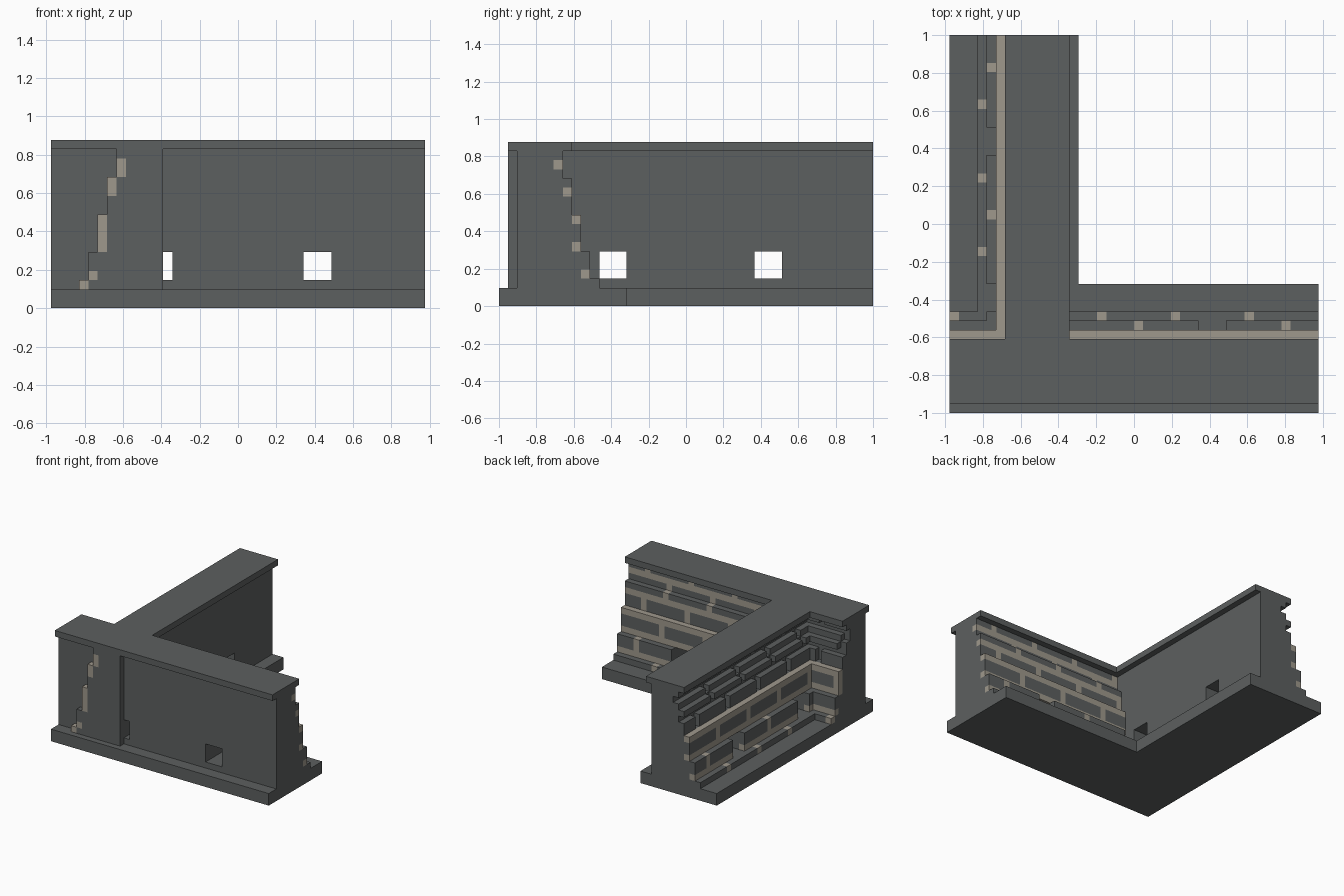
import bpy, bmesh, math
from mathutils import Vector

if "Cube" in bpy.data.objects:
    bpy.data.objects.remove(bpy.data.objects["Cube"])

# The model sits on a regular block grid: 40 x 41 x 18 cells
V = 2 / 41
ORIGIN = Vector((-20 * V, -1, 0))
LENGTH = 40


def material(name, rgb):
    m = bpy.data.materials.new(name)
    m.diffuse_color = (*rgb, 1)
    m.use_nodes = True
    m.node_tree.nodes["Principled BSDF"].inputs["Base Color"].default_value = m.diffuse_color
    return m


STONE = material("dark grey stone", (0.108, 0.116, 0.116))
MORTAR = material("pale mortar", (0.345, 0.315, 0.262))

footing, wall, mortar, cap = set(), set(), set(), set()


def depth(z):
    """Outer face of the battered wall at layer z, in cells from the back edge."""
    return 11 if z == 2 else 10 if z < 6 else 9 if z < 10 else 8 if z < 14 else 7


def in_hole(t, z):
    """Square drain holes through the wall."""
    return 3 <= z < 6 and (10 <= t < 13 or 27 <= t < 30)


def is_joint(t, z):
    """Running-bond mortar: a bed every third layer, staggered upright joints."""
    if z % 3 == 0:
        return True
    shift = 4 if ((z - 1) // 3) % 2 else 0
    return t % 8 == shift


def wall_module(place, raked):
    """One straight wall: t runs along it, u runs from smooth back to brick face."""
    for t in range(LENGTH):
        for u in range(14):
            for z in range(2):
                footing.add(place(t, u, z))
        for u in range(1, 8):
            cap.add(place(t, u, 17))
        for z in range(2, 17):
            if in_hole(t, z):
                continue
            d = depth(z)
            for u in range(2, d - 1):
                wall.add(place(t, u, z))
            if not is_joint(t, z):
                wall.add(place(t, d - 1, z))
            elif not (raked(t) and z >= 10):
                mortar.add(place(t, d - 1, z))


# Front wall along x, and side wall along y turned a quarter
wall_module(lambda t, u, z: (t, u, z), lambda t: t < 8)
wall_module(lambda t, u, z: (13 - u, t + 1, z), lambda t: t > 0)

# Mortar buried in the other wall's stone is not needed
mortar -= wall
filled = footing | wall | mortar | cap

# Outward-facing corner loops for the six sides of a cell
SIDES = {
    (1, 0, 0): ((1, 0, 0), (1, 1, 0), (1, 1, 1), (1, 0, 1)),
    (-1, 0, 0): ((0, 0, 0), (0, 0, 1), (0, 1, 1), (0, 1, 0)),
    (0, 1, 0): ((0, 1, 0), (0, 1, 1), (1, 1, 1), (1, 1, 0)),
    (0, -1, 0): ((0, 0, 0), (1, 0, 0), (1, 0, 1), (0, 0, 1)),
    (0, 0, 1): ((0, 0, 1), (1, 0, 1), (1, 1, 1), (0, 1, 1)),
    (0, 0, -1): ((0, 0, 0), (0, 1, 0), (1, 1, 0), (1, 0, 0)),
}


def build(name, cells, mat):
    """Skin the exposed sides of a set of cells and merge the flat areas."""
    bm = bmesh.new()
    verts = {}
    for c in sorted(cells):
        for n, loop in SIDES.items():
            if tuple(a + b for a, b in zip(c, n)) in filled:
                continue
            corners = []
            for o in loop:
                k = tuple(a + b for a, b in zip(c, o))
                if k not in verts:
                    verts[k] = bm.verts.new(ORIGIN + Vector(k) * V)
                corners.append(verts[k])
            bm.faces.new(corners)
    bmesh.ops.dissolve_limit(bm, angle_limit=math.radians(1),
                             verts=bm.verts[:], edges=bm.edges[:])
    bmesh.ops.triangulate(bm, faces=[f for f in bm.faces if len(f.verts) > 4])
    me = bpy.data.meshes.new(name)
    bm.to_mesh(me)
    bm.free()
    me.materials.append(mat)
    ob = bpy.data.objects.new(name, me)
    bpy.context.collection.objects.link(ob)


build("footing", footing, STONE)
build("brick_wall", wall, STONE)
build("mortar_joints", mortar, MORTAR)
build("cap_slab", cap, STONE)
